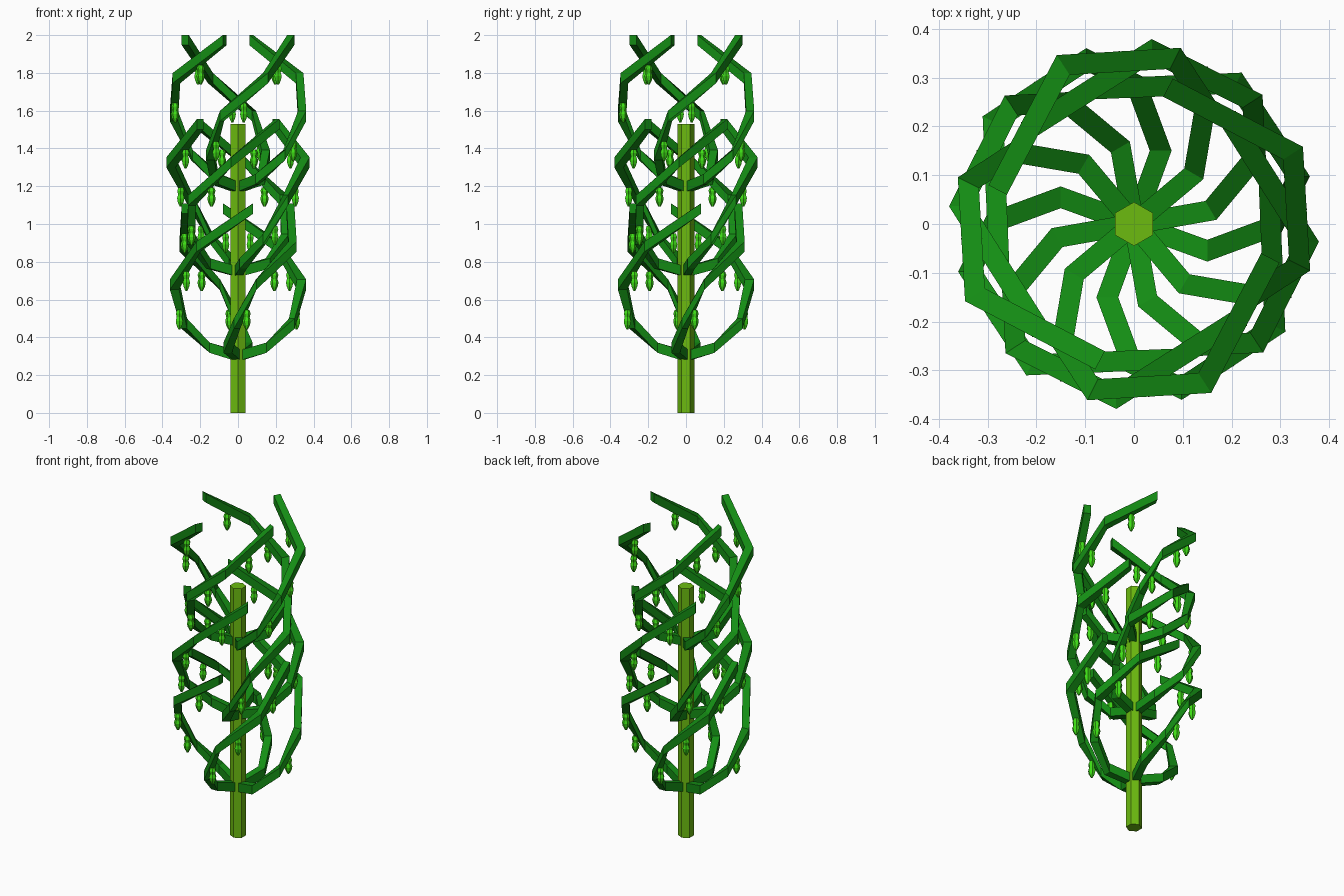
import bpy, bmesh
from math import radians, cos, sin, pi
from mathutils import Vector, Matrix

if "Cube" in bpy.data.objects:
    bpy.data.objects.remove(bpy.data.objects["Cube"])


def material(name, color):
    m = bpy.data.materials.new(name)
    m.diffuse_color = (*color, 1)
    m.use_nodes = True
    m.node_tree.nodes["Principled BSDF"].inputs["Base Color"].default_value = m.diffuse_color
    return m


STEM = material("stem_green", (0.15, 0.50, 0.005))
LEAF = material("branch_green", (0.007, 0.27, 0.007))
POD = material("pod_green", (0.05, 0.75, 0.008))


def mesh_from(name, rings, mat):
    """Skin a list of closed rings and cap both ends."""
    bm = bmesh.new()
    vs = [[bm.verts.new(p) for p in ring] for ring in rings]
    n = len(vs[0])
    for a, b in zip(vs, vs[1:]):
        for i in range(n):
            j = (i + 1) % n
            bm.faces.new((a[i], a[j], b[j], b[i]))
    bm.faces.new(vs[0][::-1])
    bm.faces.new(vs[-1])
    bmesh.ops.recalc_face_normals(bm, faces=bm.faces)
    me = bpy.data.meshes.new(name)
    bm.to_mesh(me)
    bm.free()
    me.materials.append(mat)
    return me


def lathe(profile, sides=6):
    return [[(r * sin(2 * pi * i / sides), r * cos(2 * pi * i / sides), z)
             for i in range(sides)] for r, z in profile]


def add(name, me, matrix=Matrix()):
    ob = bpy.data.objects.new(name, me)
    ob.matrix_world = matrix
    bpy.context.collection.objects.link(ob)


# Hexagonal stem
add("stem", mesh_from("stem", lathe([(0.045, 0), (0.045, 1.53)]), STEM))

# Branch path: angle, radius, height
path = [(-20, 0.0, 0.300), (-20, 0.16, 0.345), (-1, 0.285, 0.473),
        (16, 0.350, 0.68), (54, 0.357, 0.88), (106, 0.288, 1.082)]
pts = [Vector((r * cos(radians(a)), r * sin(radians(a)), z)) for a, r, z in path]

# Upright square section swept along the path with mitred joints
W, H = 0.021, 0.027
Z = Vector((0, 0, 1))
flat = [Vector((b.x - a.x, b.y - a.y, 0)).normalized() for a, b in zip(pts, pts[1:])]
rings = []
for i, p in enumerate(pts):
    d0, d1 = flat[max(i - 1, 0)], flat[min(i, len(flat) - 1)]
    t = (d0 + d1).normalized()
    side = t.cross(Z) * W / max(t.dot(d0), 0.7)
    rings.append([p + side * sx + Z * H * sz
                  for sx, sz in ((-1, -1), (1, -1), (1, 1), (-1, 1))])
branch = mesh_from("branch", rings, LEAF)

# Lumpy hanging pod
pod = mesh_from("pod", lathe([(0.014, 0.0), (0.021, -0.018), (0.016, -0.038),
                              (0.022, -0.058), (0.018, -0.078), (0.006, -0.102)]), POD)

# Three tiers of four branches, each tier turned 30 degrees
for tier in range(3):
    for q in range(4):
        m = Matrix.Translation((0, 0, 0.446 * tier)) @ \
            Matrix.Rotation(radians(90 * q + 30 * tier), 4, 'Z')
        add(f"branch_{tier}_{q}", branch, m)
        for s in (2, 3, 4):
            mid = (pts[s] + pts[s + 1]) / 2 - Vector((0, 0, 0.032))
            add(f"pod_{tier}_{q}_{s}", pod, m @ Matrix.Translation(mid))
